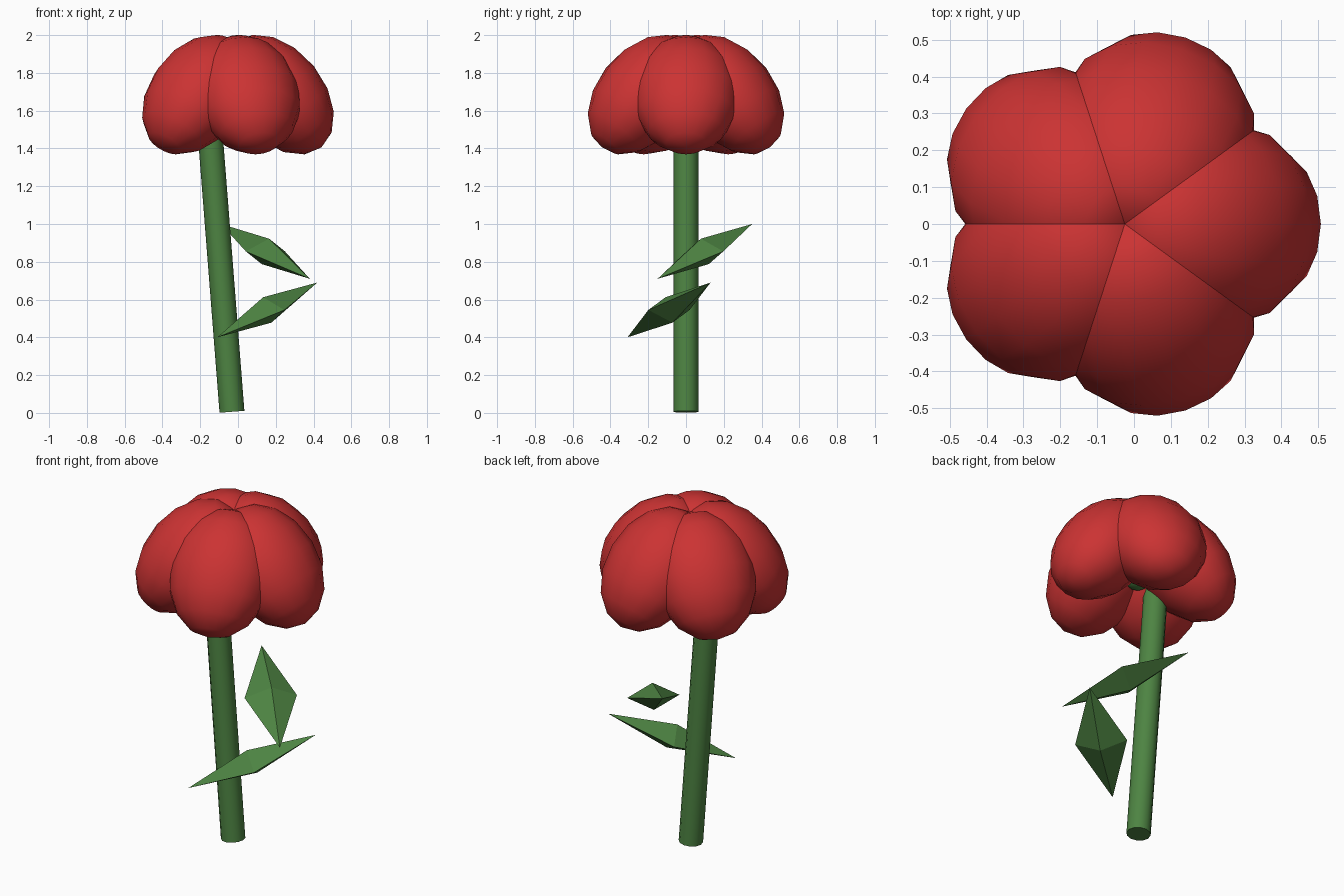
import bpy, bmesh
from math import radians
from mathutils import Matrix, Vector

cube = bpy.data.objects.get("Cube")
if cube:
    bpy.data.objects.remove(cube, do_unlink=True)


def make_material(name, color):
    mat = bpy.data.materials.new(name)
    mat.use_nodes = True
    mat.diffuse_color = color
    mat.node_tree.nodes["Principled BSDF"].inputs["Base Color"].default_value = color
    return mat


red = make_material("petal red", (0.6, 0.033, 0.033, 1))
green = make_material("leaf green", (0.075, 0.23, 0.055, 1))


def finish(bm, name, mat, smooth):
    mesh = bpy.data.meshes.new(name)
    bmesh.ops.recalc_face_normals(bm, faces=bm.faces)
    bm.to_mesh(mesh)
    bm.free()
    mesh.materials.append(mat)
    obj = bpy.data.objects.new(name, mesh)
    bpy.context.collection.objects.link(obj)
    if smooth:
        bpy.ops.object.select_all(action="DESELECT")
        obj.select_set(True)
        bpy.context.view_layer.objects.active = obj
        bpy.ops.object.shade_smooth_by_angle(angle=radians(50))
    return obj


def ellipsoid(name, mat, matrix, segments, rings, smooth=True):
    bm = bmesh.new()
    bmesh.ops.create_uvsphere(bm, u_segments=segments, v_segments=rings,
                              radius=1, matrix=matrix)
    return finish(bm, name, mat, smooth)


def basis(side, up, axis, center):
    m = Matrix((side, up, axis)).transposed().to_4x4()
    m.translation = center
    return m


# Five overlapping petals, leaning outward around the flower centre
flower = Vector((-0.025, 0, 1.685))
for i in range(5):
    matrix = (Matrix.Translation(flower)
              @ Matrix.Rotation(radians(72 * i), 4, "Z")
              @ Matrix.Translation((0.24, 0, 0))
              @ Matrix.Rotation(radians(-39), 4, "Y")
              @ Matrix.Diagonal((0.24, 0.283, 0.36, 1)))
    ellipsoid(f"petal_{i + 1}", red, matrix, 16, 8)

# Green base hidden under the petals
ellipsoid("flower_base", green,
          Matrix.Translation((-0.025, 0, 1.63)) @ Matrix.Scale(0.1, 4), 12, 8)

# Leaning stem
bottom, top = Vector((-0.032, 0, 0.006)), Vector((-0.163, 0, 1.68))
axis = top - bottom
bm = bmesh.new()
bmesh.ops.create_cone(
    bm, cap_ends=True, segments=12, radius1=0.066, radius2=0.066,
    depth=axis.length,
    matrix=Matrix.Translation((bottom + top) / 2)
    @ axis.to_track_quat("Z", "Y").to_matrix().to_4x4())
finish(bm, "stem", green, True)


# Flat-faced diamond leaves stretched between two tips
def leaf(name, tip_a, tip_b):
    a, b = Vector(tip_a), Vector(tip_b)
    half = (b - a) / 2
    side = half.cross(Vector((0, 0, 1))).normalized()
    up = side.cross(half).normalized()
    ellipsoid(name, green, basis(side * 0.142, up * 0.073, half, (a + b) / 2),
              4, 2, smooth=False)


leaf("upper_leaf", (-0.09, 0.35, 1.0), (0.38, -0.15, 0.71))
leaf("lower_leaf", (-0.11, -0.31, 0.4), (0.42, 0.13, 0.69))
